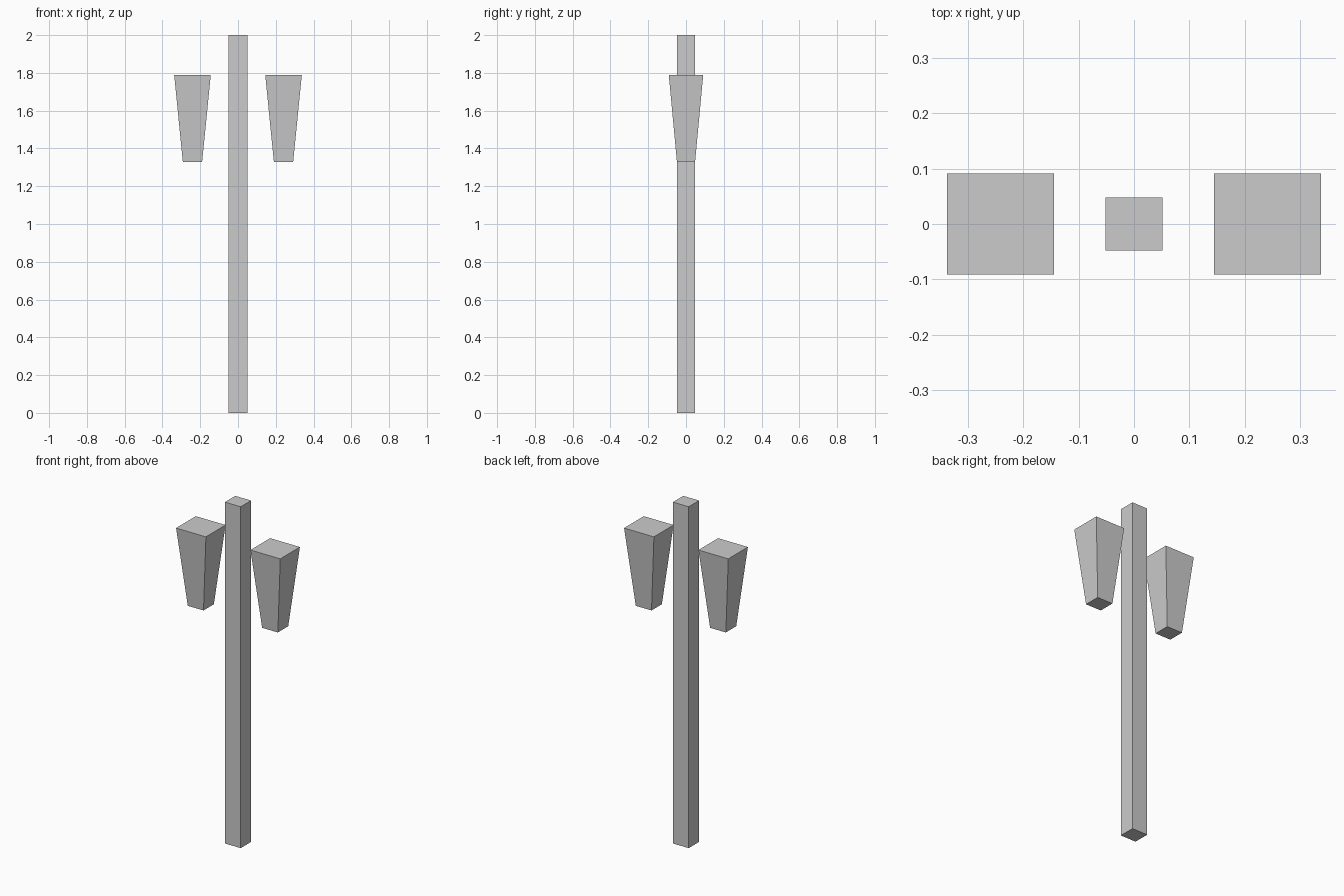
import bpy
import bmesh
from mathutils import Vector

if "Cube" in bpy.data.objects:
    bpy.data.objects.remove(bpy.data.objects["Cube"])

HALF_X, HALF_Y = 0.051, 0.048   # half section shared by post and lantern bases


def tapered_box(name, x, z0, z1, top_scale=1.0):
    """Closed box from z0 to z1 whose top is scaled about its centre."""
    bm = bmesh.new()
    bmesh.ops.create_cube(bm, size=2)
    for v in bm.verts:
        top = v.co.z > 0
        s = top_scale if top else 1.0
        v.co = Vector((x + v.co.x * HALF_X * s, v.co.y * HALF_Y * s, z1 if top else z0))
    mesh = bpy.data.meshes.new(name)
    bm.to_mesh(mesh)
    bm.free()
    obj = bpy.data.objects.new(name, mesh)
    bpy.context.collection.objects.link(obj)
    return obj


# Central post
tapered_box("post", 0, 0, 2)

# Flared lanterns floating on either side
for side, sx in (("left", -1), ("right", 1)):
    tapered_box(side + "_lantern", sx * 0.241, 1.328, 1.788, top_scale=1.895)
